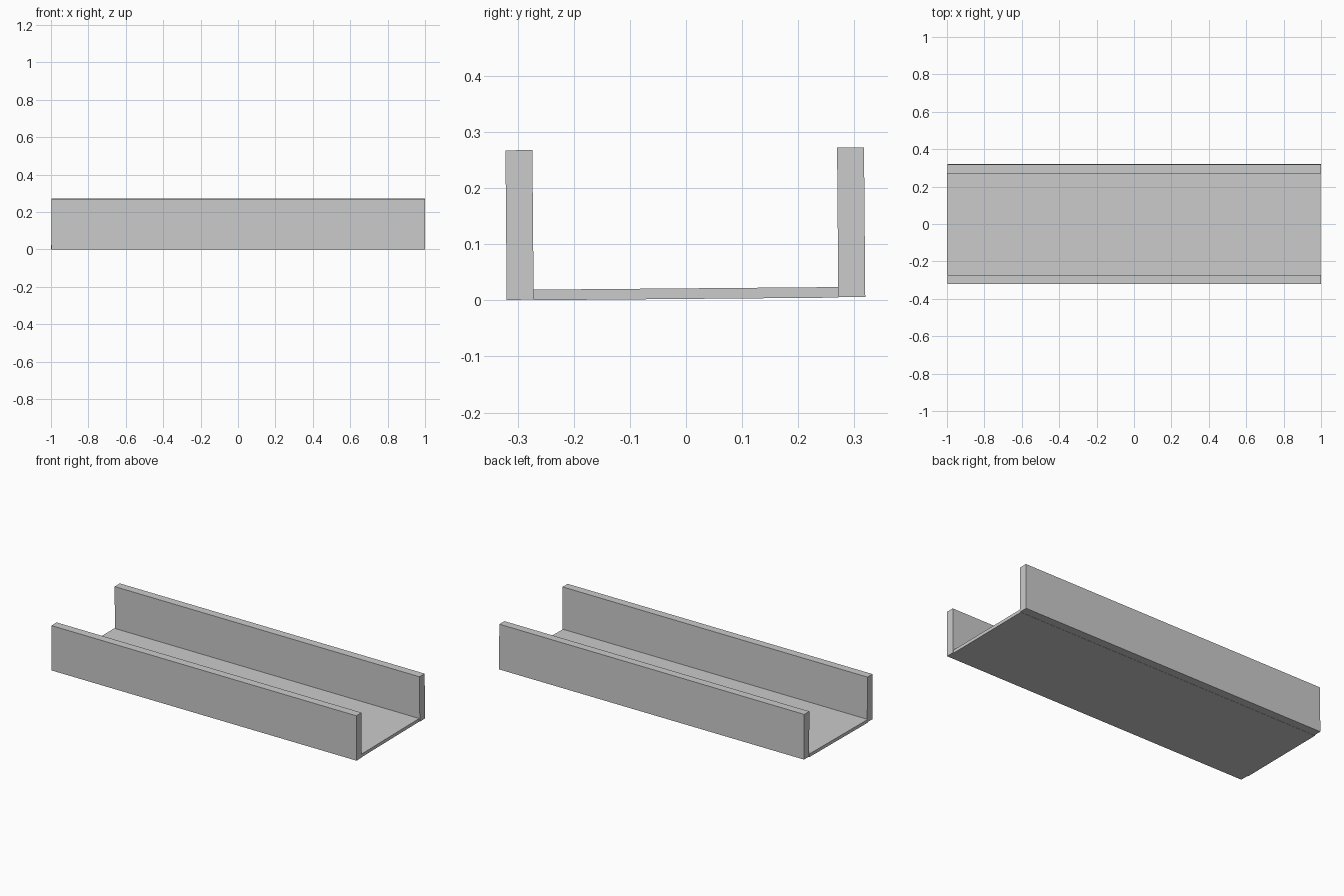
import bpy
from mathutils import Matrix

if "Cube" in bpy.data.objects:
    bpy.data.objects.remove(bpy.data.objects["Cube"])

TILT = 0.0085  # the whole channel leans very slightly about its length


def box(name, x, y, z):
    bpy.ops.mesh.primitive_cube_add(size=1)
    ob = bpy.context.object
    ob.name = name
    size = [b - a for a, b in (x, y, z)]
    mid = [(a + b) / 2 for a, b in (x, y, z)]
    m = (Matrix.Translation((0, 0, 0.003)) @ Matrix.Rotation(TILT, 4, 'X')
         @ Matrix.Translation(mid) @ Matrix.Diagonal((*size, 1)))
    ob.data.transform(m)
    return ob


# Floor panel, slid slightly toward -x
box("floor_panel", (-1.0, 0.996), (-0.2715, 0.2715), (-0.0005, 0.0183))

# Side walls
for name, side in (("front_wall", -1), ("back_wall", 1)):
    y = sorted((side * 0.2715, side * 0.3195))
    box(name, (-0.996, 1.0), y, (0.0005, 0.267))
